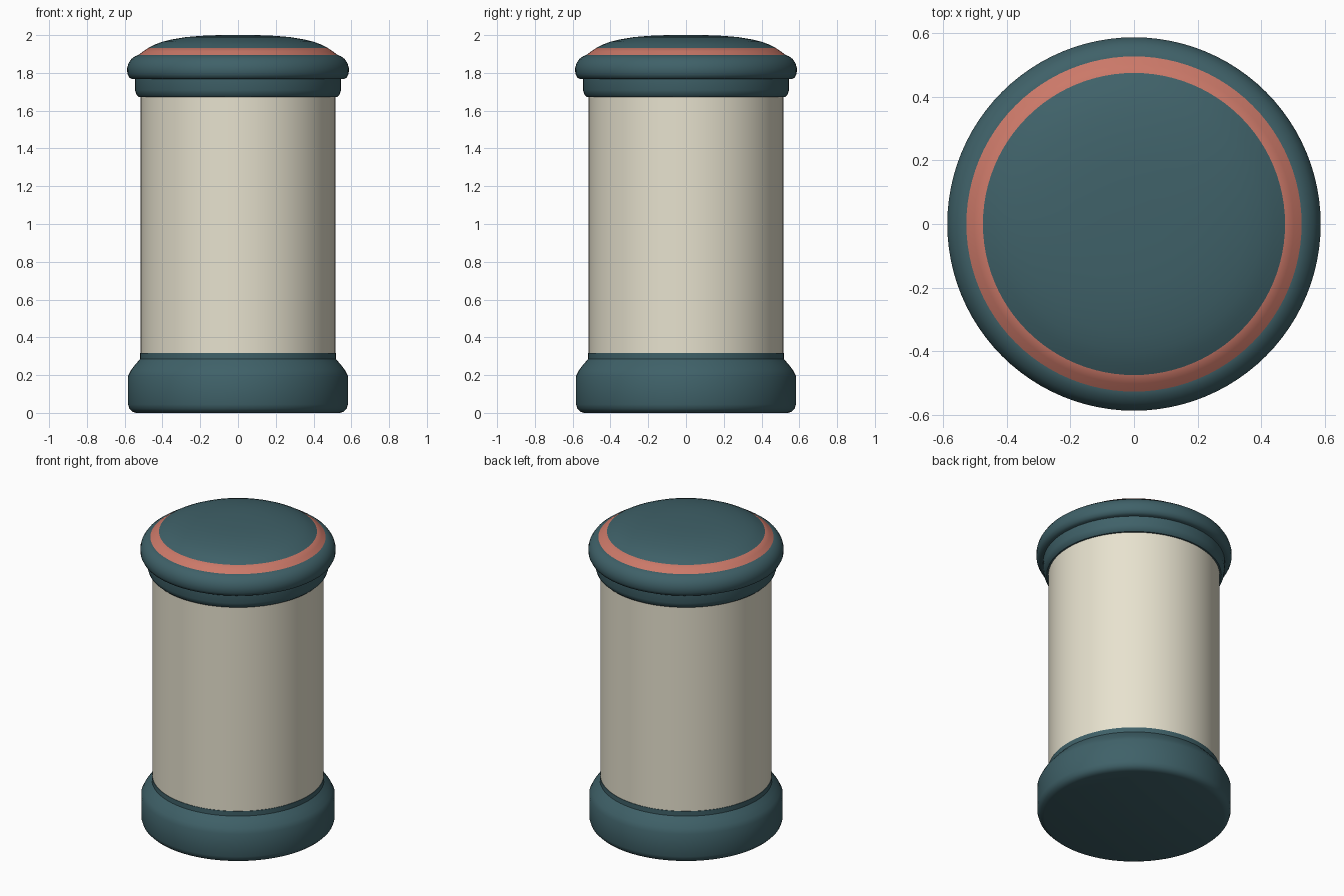
import bpy, bmesh, math

if "Cube" in bpy.data.objects:
    bpy.data.objects.remove(bpy.data.objects["Cube"])

SIDES = 96

def material(name, color):
    m = bpy.data.materials.new(name)
    m.diffuse_color = (*color, 1)
    m.use_nodes = True
    m.node_tree.nodes["Principled BSDF"].inputs["Base Color"].default_value = m.diffuse_color
    return m

def lathe(name, profile, mat):
    """Revolve (radius, z) points around the z axis; radius 0 closes the shape."""
    bm = bmesh.new()
    verts = [bm.verts.new((r, 0, z)) for r, z in profile]
    edges = [bm.edges.new(pair) for pair in zip(verts, verts[1:])]
    bmesh.ops.spin(bm, geom=verts + edges, cent=(0, 0, 0), axis=(0, 0, 1),
                   angle=math.tau, steps=SIDES, use_duplicate=False)
    bmesh.ops.remove_doubles(bm, verts=bm.verts, dist=1e-4)
    bmesh.ops.recalc_face_normals(bm, faces=bm.faces)
    mesh = bpy.data.meshes.new(name)
    bm.to_mesh(mesh)
    bm.free()
    obj = bpy.data.objects.new(name, mesh)
    bpy.context.collection.objects.link(obj)
    mesh.materials.append(mat)
    bpy.ops.object.select_all(action='DESELECT')
    obj.select_set(True)
    bpy.context.view_layer.objects.active = obj
    bpy.ops.object.shade_smooth_by_angle(angle=math.radians(40))
    return obj

teal = material("teal", (0.05, 0.12, 0.14))
cream = material("cream", (0.80, 0.76, 0.62))
coral = material("coral", (0.60, 0.19, 0.14))

# Foot with rounded bottom edge and sloped shoulder
lathe("base", [(0, 0), (0.54, 0), (0.56, 0.007), (0.575, 0.022), (0.582, 0.045),
               (0.582, 0.195), (0.567, 0.225), (0.545, 0.255), (0.518, 0.285),
               (0.518, 0.317), (0, 0.317)], teal)

# Plain cylindrical body
lathe("body", [(0, 0.317), (0.515, 0.317), (0.515, 1.68), (0, 1.68)], cream)

# Collar under the lid
lathe("lid_collar", [(0, 1.673), (0.525, 1.673), (0.538, 1.685), (0.546, 1.71),
                     (0.546, 1.768), (0, 1.768)], teal)

# Rounded lid rim
lathe("lid_rim", [(0, 1.767), (0.56, 1.767), (0.576, 1.775), (0.586, 1.795),
                  (0.587, 1.825), (0.58, 1.85), (0.565, 1.873), (0.545, 1.888),
                  (0.527, 1.895), (0, 1.895)], teal)

# Sloped accent ring
lathe("accent_ring", [(0, 1.895), (0.527, 1.895), (0.502, 1.914), (0.475, 1.932),
                      (0, 1.932)], coral)

# Shallow domed top
lathe("lid_dome", [(0, 1.932), (0.475, 1.932), (0.44, 1.95), (0.40, 1.965),
                   (0.35, 1.977), (0.28, 1.989), (0.20, 1.996), (0.10, 2.0),
                   (0, 2.0)], teal)
